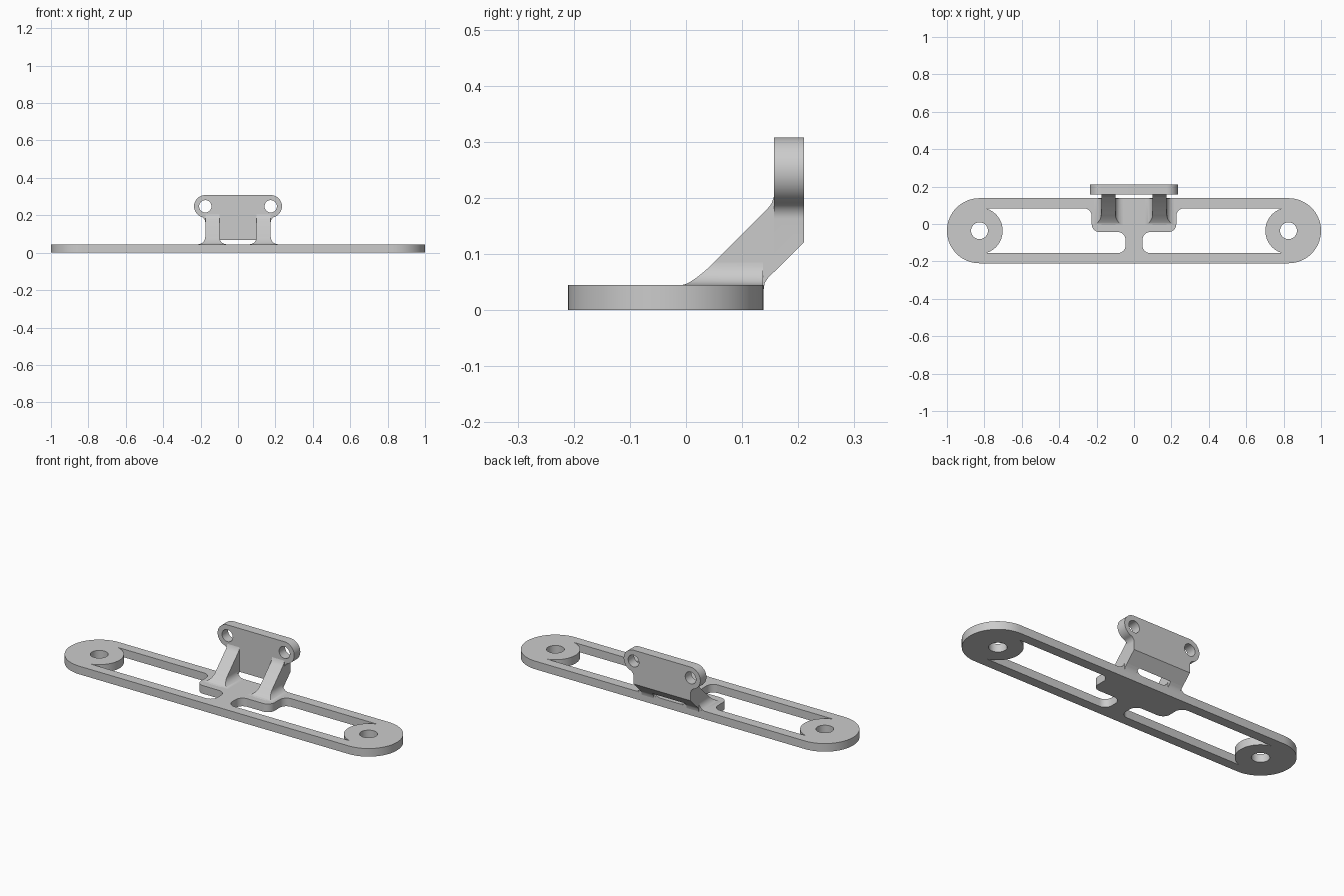
import bpy, bmesh, math
from mathutils import Vector

cube = bpy.data.objects.get("Cube")
if cube:
    bpy.data.objects.remove(cube, do_unlink=True)

grey = bpy.data.materials.new("plain_grey")
grey.use_nodes = True
grey.diffuse_color = (0.6, 0.6, 0.6, 1)
grey.node_tree.nodes["Principled BSDF"].inputs["Base Color"].default_value = (0.6, 0.6, 0.6, 1)

THICK = 0.045          # base thickness
MID_Y = -0.036         # centre line of the base
END_X = 0.826          # centre of each end disc
RADIUS = 0.174         # outer end radius


def arc(cx, cy, r, start, end, steps=16):
    angles = [math.radians(start + (end - start) * i / steps) for i in range(steps + 1)]
    return [(cx + r * math.cos(a), cy + r * math.sin(a)) for a in angles]


def fillet(prev, corner, nxt, r, steps=8):
    """Tangent arc that rounds one right-angled corner."""
    p = Vector(corner)
    a = (Vector(prev) - p).normalized() * r
    b = (Vector(nxt) - p).normalized() * r
    centre = p + a + b
    turns = [math.pi / 2 * i / steps for i in range(steps + 1)]
    return [tuple(centre - b * math.cos(t) - a * math.sin(t)) for t in turns]


def loft(name, rings):
    """Closed solid through rings of equal point count."""
    bm = bmesh.new()
    loops = [[bm.verts.new(p) for p in ring] for ring in rings]
    n = len(loops[0])
    for low, high in zip(loops, loops[1:]):
        for i in range(n):
            j = (i + 1) % n
            bm.faces.new((low[i], low[j], high[j], high[i]))
    bm.faces.new(loops[0][::-1])
    bm.faces.new(loops[-1])
    bmesh.ops.recalc_face_normals(bm, faces=bm.faces)
    mesh = bpy.data.meshes.new(name)
    bm.to_mesh(mesh)
    bm.free()
    mesh.materials.append(grey)
    obj = bpy.data.objects.new(name, mesh)
    bpy.context.collection.objects.link(obj)
    return obj


def prism(name, outline, axis, lo, hi):
    place = {"x": lambda u, v, t: (t, u, v),
             "y": lambda u, v, t: (u, t, v),
             "z": lambda u, v, t: (u, v, t)}[axis]
    return loft(name, [[place(u, v, t) for u, v in outline] for t in (lo, hi)])


def cut(obj, cutter):
    mod = obj.modifiers.new("cut", "BOOLEAN")
    mod.operation, mod.solver, mod.object = "DIFFERENCE", "EXACT", cutter
    bpy.context.view_layer.objects.active = obj
    bpy.ops.object.modifier_apply(modifier=mod.name)
    bpy.data.objects.remove(cutter, do_unlink=True)


def mirrored(points):
    return [(-x, y) for x, y in reversed(points)]


# Base: stadium plate with two shaped slots and two end holes
base = prism("base_frame",
             arc(END_X, MID_Y, RADIUS, -90, 90, 32) + arc(-END_X, MID_Y, RADIUS, 90, 270, 32),
             "z", 0, THICK)

half_slot, disc_r = 0.12, 0.124
top, bottom = MID_Y + half_slot, MID_Y - half_slot
spread = math.degrees(math.asin(half_slot / disc_r))
disc_edge = arc(END_X, MID_Y, disc_r, 180 + spread, 180 - spread, 32)
inner = [disc_edge[-1], (0.226, top), (0.226, -0.043), (0.045, -0.043), (0.045, bottom), disc_edge[0]]
slot = list(disc_edge)
for i in range(1, 5):
    slot += fillet(inner[i - 1], inner[i], inner[i + 1], 0.042)

for side in (1, -1):
    shape = slot if side > 0 else mirrored(slot)
    cut(base, prism("slot_cutter", shape, "z", -0.1, 0.1))
    cut(base, prism("hole_cutter", arc(side * END_X, MID_Y, 0.045, 0, 348.75, 31), "z", -0.1, 0.1))

# Upright plate: rounded ears blending into a narrower body, bevelled underside
ear_x, ear_z, ear_r, blend = 0.175, 0.248, 0.06, 0.03
drop = math.sqrt((ear_r + blend) ** 2 - blend ** 2)
tilt = math.degrees(math.atan2(drop, blend))
right_half = (arc(ear_x, ear_z, ear_r, 90, -tilt, 24)
              + arc(ear_x + blend, ear_z - drop, blend, 180 - tilt, 180, 8)[1:]
              + [(ear_x, 0.06)])
plate = prism("upright_plate", right_half + mirrored(right_half), "y", 0.157, 0.21)

bm = bmesh.new()
bm.from_mesh(plate.data)
bmesh.ops.bisect_plane(bm, geom=bm.verts[:] + bm.edges[:] + bm.faces[:],
                       plane_co=(0, 0.21, 0.121), plane_no=(0, 1, -1), clear_outer=True)
bmesh.ops.holes_fill(bm, edges=[e for e in bm.edges if e.is_boundary])
bmesh.ops.recalc_face_normals(bm, faces=bm.faces)
bm.to_mesh(plate.data)
bm.free()

for side in (1, -1):
    cut(plate, prism("ear_hole_cutter", arc(side * ear_x, ear_z, 0.033, 0, 348.75, 31), "y", 0.1, 0.3))

# Slanted struts with flared feet
strut_profile = [(-0.006, 0.03), (-0.006, 0.045), (0.01, 0.049), (0.024, 0.059),
                 (0.143, 0.178), (0.152, 0.189), (0.157, 0.203), (0.2, 0.203),
                 (0.2, 0.112), (0.148, 0.06), (0.14, 0.048), (0.1375, 0.03)]
strut_in, strut_out, foot_r = 0.1, 0.175, 0.04


def foot_ring(side, height):
    flare = foot_r - math.sqrt(foot_r ** 2 - (foot_r - height) ** 2)
    z = THICK + height
    a, b = side * (strut_in - flare), side * (strut_out + flare)
    front, back = z - 0.035 - 0.4 * flare, 0.1375
    return [(a, front, z), (b, front, z), (b, back, z), (a, back, z)]


for side, label in ((1, "left"), (-1, "right")):
    prism(label + "_strut", strut_profile, "x", side * strut_in, side * strut_out)
    heights = [foot_r * (1 - math.cos(math.radians(9 * i))) for i in range(11)]
    loft(label + "_strut_foot", [foot_ring(side, h) for h in heights])

# Smooth the curved walls, keep the edges crisp
bpy.ops.object.select_all(action="DESELECT")
for obj in bpy.context.collection.objects:
    if obj.type == "MESH" and grey.name in obj.data.materials:
        obj.select_set(True)
        bpy.context.view_layer.objects.active = obj
bpy.ops.object.shade_smooth_by_angle(angle=math.radians(30))
